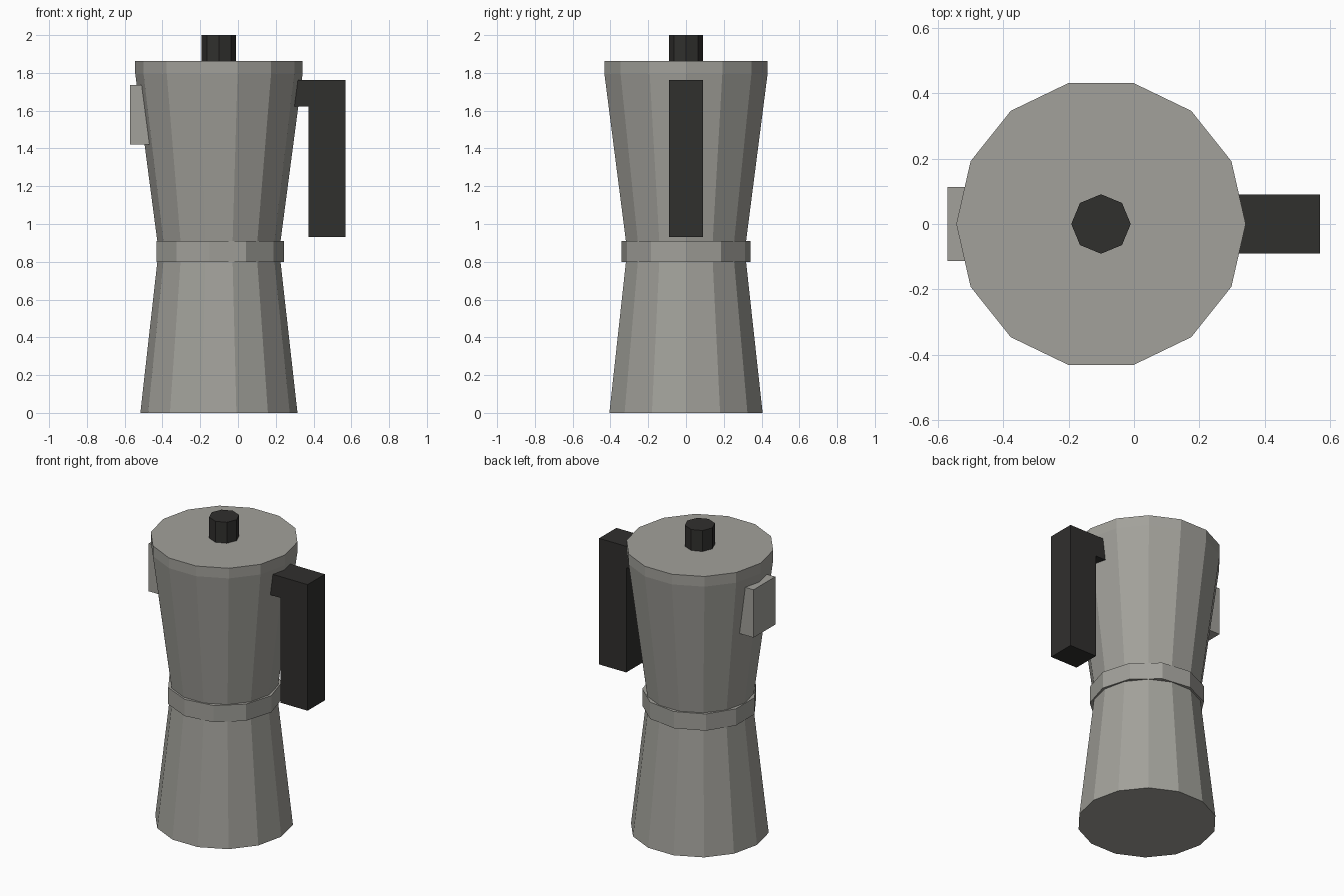
import bpy, bmesh, math

if "Cube" in bpy.data.objects:
    bpy.data.objects.remove(bpy.data.objects["Cube"])

CX = -0.101  # axis of the pot body


def material(name, rgb):
    m = bpy.data.materials.new(name)
    m.diffuse_color = (*rgb, 1)
    m.use_nodes = True
    m.node_tree.nodes["Principled BSDF"].inputs["Base Color"].default_value = m.diffuse_color
    return m


metal = material("warm_grey_metal", (0.36, 0.355, 0.325))
black = material("black_plastic", (0.03, 0.029, 0.027))


def finish(name, bm, mat):
    bmesh.ops.recalc_face_normals(bm, faces=bm.faces)
    me = bpy.data.meshes.new(name)
    bm.to_mesh(me)
    bm.free()
    me.materials.append(mat)
    ob = bpy.data.objects.new(name, me)
    bpy.context.collection.objects.link(ob)
    return ob


def lathe(name, profile, sides, mat):
    """Closed flat-sided solid from (radius, z) rings, first corner on +x."""
    bm = bmesh.new()
    rings = []
    for r, z in profile:
        rings.append([bm.verts.new((CX + r * math.cos(2 * math.pi * i / sides),
                                    r * math.sin(2 * math.pi * i / sides), z))
                      for i in range(sides)])
    for a, b in zip(rings, rings[1:]):
        for i in range(sides):
            j = (i + 1) % sides
            bm.faces.new((a[i], a[j], b[j], b[i]))
    bm.faces.new(rings[0])
    bm.faces.new(rings[-1])
    return finish(name, bm, mat)


def extrude_y(name, outline, half, mat):
    """Solid from an (x, z) outline, extruded evenly either side of y = 0."""
    bm = bmesh.new()
    face = bm.faces.new([bm.verts.new((x, -half, z)) for x, z in outline])
    ext = bmesh.ops.extrude_face_region(bm, geom=[face])
    verts = [g for g in ext["geom"] if isinstance(g, bmesh.types.BMVert)]
    bmesh.ops.translate(bm, verts=verts, vec=(0, 2 * half, 0))
    return finish(name, bm, mat)


# Fourteen-sided water chamber and flared upper pot with its lid rim
lathe("lower_chamber", [(0.416, 0), (0.325, 0.81)], 14, metal)
lathe("upper_pot", [(0.325, 0.90), (0.443, 1.795), (0.443, 1.862)], 14, metal)

# Eleven-sided waist band
lathe("waist_ring", [(0.344, 0.80), (0.344, 0.91)], 11, metal)

# Lid knob
lathe("lid_knob", [(0.091, 1.85), (0.091, 2.0)], 8, black)

# L-shaped handle, its arm running into the pot wall
extrude_y("handle", [(0.25, 1.762), (0.57, 1.762), (0.57, 0.932),
                     (0.372, 0.932), (0.372, 1.622), (0.25, 1.622)], 0.09, black)

# Blocky pouring spout set into the opposite wall
extrude_y("spout", [(-0.571, 1.422), (-0.42, 1.422),
                    (-0.42, 1.737), (-0.571, 1.737)], 0.113, metal)
